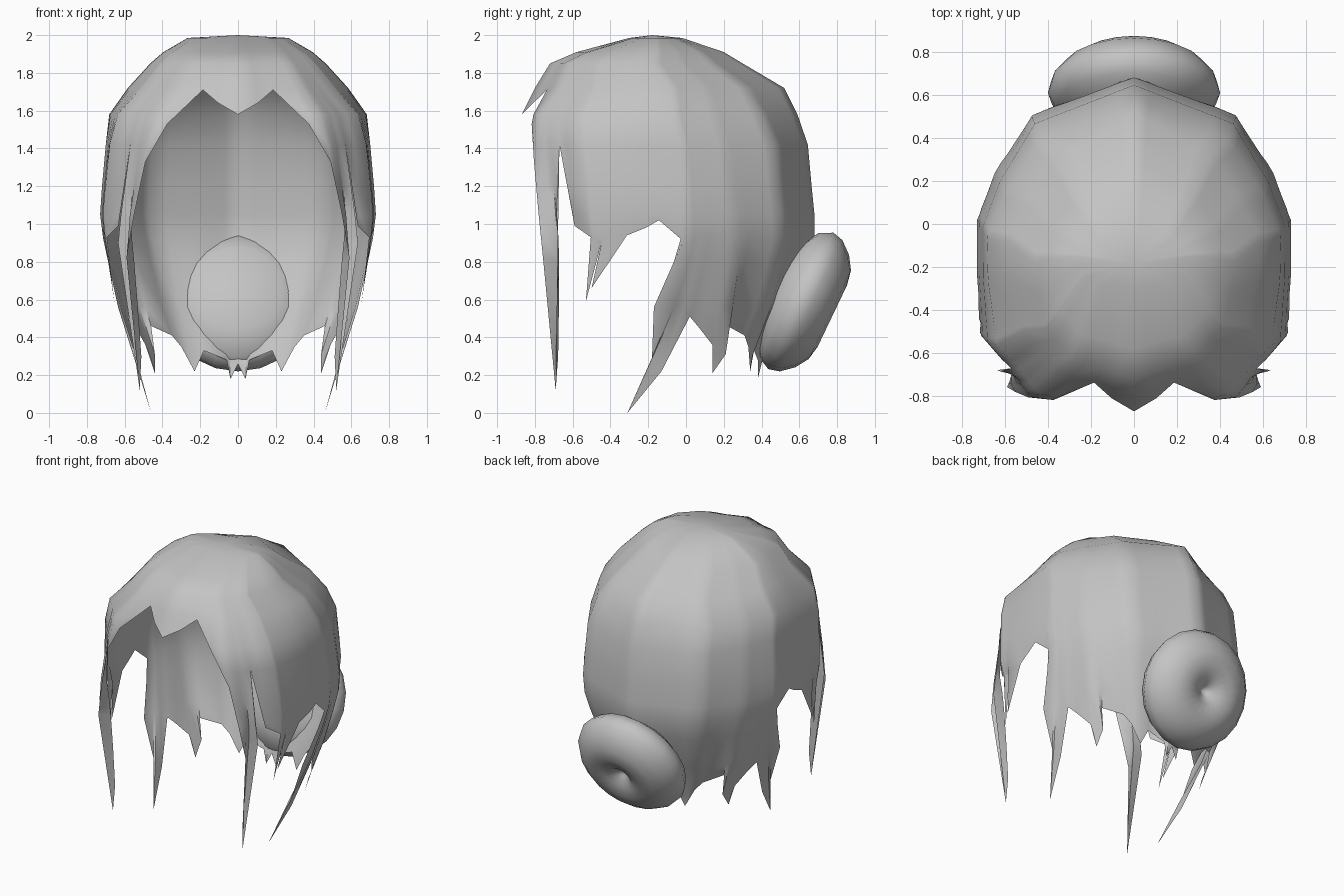
import bpy, bmesh, math
from mathutils import Vector

if "Cube" in bpy.data.objects:
    bpy.data.objects.remove(bpy.data.objects["Cube"])

grey = bpy.data.materials.new("hair grey")
grey.diffuse_color = (0.55, 0.55, 0.55, 1)
grey.use_nodes = True
grey.node_tree.nodes["Principled BSDF"].inputs["Base Color"].default_value = grey.diffuse_color

# Shell rings from crown down: height, half width, front y, back y
RINGS = [(2.0, 0, -.18, -.18), (1.985, .27, -.30, -.02), (1.91, .40, -.58, .20),
         (1.85, .47, -.72, .30), (1.72, .59, -.80, .52), (1.58, .685, -.87, .59), (1.42, .70, -.85, .645),
         (1.2, .72, -.83, .665), (1.05, .73, -.82, .68), (.93, .715, -.80, .68),
         (.8, .69, -.79, .64), (.56, .64, -.77, .545), (.3, .57, -.74, .40), (0, .51, -.72, .30)]

# Half outline of a ring, front to back, as shares of the half width and depth
PLAN = [(0, -1), (.33, -.95), (.55, -.95), (.68, -.92), (.80, -.79), (.97, -.6),
        (1, -.2), (1, .13), (.89, .40), (.66, .76), (0, 1)]

# Hair columns, front to back: outline place, hem height, then x and y of a leaning hem
COLUMNS = [(0, 1.58), (.5, 1.64), (1, 1.71), (2, 1.53),
           # front lock
           (2.8, 1.33, .49, -.805), (3.2, 1.05, .55, -.78), (3.5, .82, .59, -.757),
           (3.75, .12, .52, -.69), (3.95, .9, .635, -.68), (4.1, 1.42, .57, -.67),
           # temple strands
           (4.45, .99), (5, .93), (5.1, .59, .655, -.53), (5.2, .91),
           (5.35, .66, .665, -.50), (5.65, .94), (6, .98), (6.3, 1.02),
           # side lock
           (6.8, .91), (6.9, .56, .635, -.17), (7.0, .29, .55, -.18), (7.1, 0, .46, -.31),
           (7.25, .22, .52, -.13), (7.45, .51, .58, .02),
           # nape curl and wisps
           (7.7, .45, .54, .07), (7.85, .36, .49, .14), (8, .21, .44, .14), (8.15, .31, .44, .21),
           (8.35, .46, .46, .22), (8.8, .41, .35, .31), (9, .35, .30, .33), (9.2, .22, .23, .34),
           (9.4, .33, .18, .36), (9.75, .28, .06, .38), (9.85, .18, .04, .38), (10, .26)]


def shell_point(place, z):
    """Point on the hair shell at an outline place and a height."""
    i = min(int(place), len(PLAN) - 2)
    px, pt = Vector(PLAN[i]).lerp(Vector(PLAN[i + 1]), place - i)
    # the crown is rounder at its corners than the lower rings
    shrink = 1 - .18 * abs(px * pt) * min(max((z - 1.5) / .2, 0), 1)
    px, pt = px * shrink, pt * shrink
    for hi, lo in zip(RINGS, RINGS[1:]):
        if z >= lo[0]:
            break
    f = (hi[0] - z) / (hi[0] - lo[0])
    w, yf, yb = (a + (b - a) * f for a, b in zip(hi[1:], lo[1:]))
    return Vector((px * w, (yf + yb) / 2 + pt * (yb - yf) / 2, z))


def add_object(name, bm):
    mesh = bpy.data.meshes.new(name)
    bm.to_mesh(mesh)
    bm.free()
    mesh.materials.append(grey)
    ob = bpy.data.objects.new(name, mesh)
    bpy.context.collection.objects.link(ob)
    bpy.context.view_layer.objects.active = ob
    ob.select_set(True)
    bpy.ops.object.shade_smooth_by_angle(angle=math.radians(50))
    ob.select_set(False)
    return ob


def add_grid(bm, lines):
    """Quads between neighbouring lines of points."""
    grid = [[bm.verts.new(p) for p in line] for line in lines]
    for a, b in zip(grid, grid[1:]):
        for j in range(len(a) - 1):
            bm.faces.new((a[j], a[j + 1], b[j + 1], b[j]))


# Hair shell with fringe and hanging locks: each column stops at its own hem
bm = bmesh.new()
lines = []
for place, hem, *target in COLUMNS:
    lean = Vector((*target, hem)) - shell_point(place, hem) if target else Vector((0, 0, 0))
    heights = [max(ring[0], hem) for ring in RINGS]
    lines.append([shell_point(place, z) + lean * ((2 - z) / (2 - hem)) ** 4 for z in heights])
add_grid(bm, lines)
bmesh.ops.remove_doubles(bm, verts=bm.verts[:], dist=0.0005)
shell = add_object("hair_shell", bm)
mirror = shell.modifiers.new("mirror", 'MIRROR')
mirror.use_clip = True

# Bun: turned profile (radius, distance along axis) with a dimple at the back
BUN = [(0, .06), (.03, .09), (.09, .135), (.18, .155), (.26, .14), (.33, .095), (.385, .03),
       (.40, -.03), (.365, -.10), (.30, -.14), (.235, -.186), (0, -.186)]
axis = Vector((0, .9, -.43)).normalized()
up = Vector((0, .43, .9)).normalized()
side = Vector((1, 0, 0))
centre = Vector((0, .635, .58))
bm = bmesh.new()
SIDES = 20
add_grid(bm, [[centre + axis * a + (side * math.cos(t) + up * math.sin(t)) * r for r, a in BUN]
              for t in (2 * math.pi * k / SIDES for k in range(SIDES + 1))])
bmesh.ops.remove_doubles(bm, verts=bm.verts[:], dist=0.0005)
bmesh.ops.recalc_face_normals(bm, faces=bm.faces[:])
add_object("hair_bun", bm)
